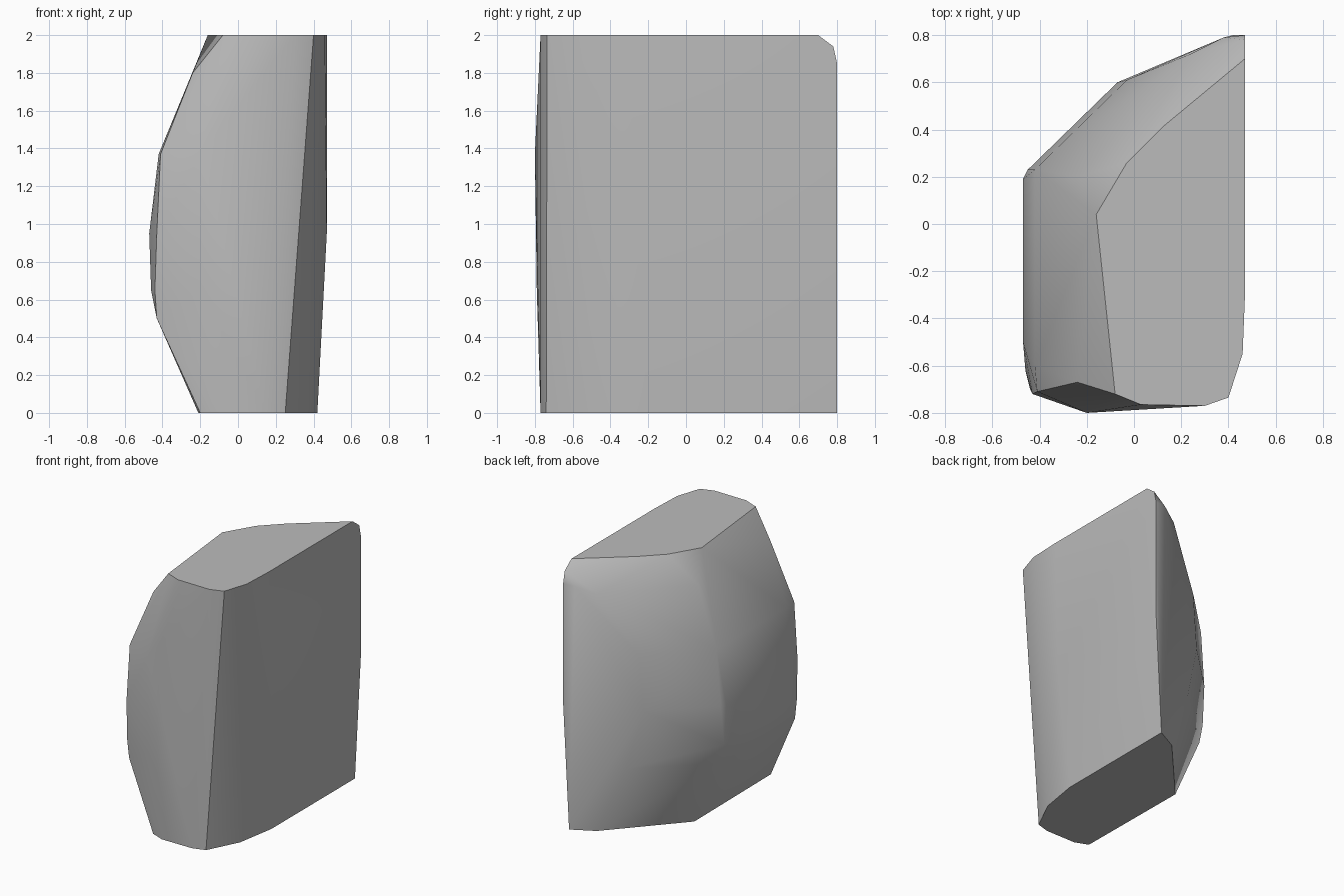
import bpy
import bmesh
import math

# Remove the default object only
default_cube = bpy.data.objects.get("Cube")
if default_cube:
    bpy.data.objects.remove(default_cube, do_unlink=True)


def flat_material(name, colour):
    """One plain colour, shown both in the viewport and in a render."""
    material = bpy.data.materials.new(name)
    material.use_nodes = True
    material.diffuse_color = colour
    for node in material.node_tree.nodes:
        if node.type == "BSDF_PRINCIPLED":
            node.inputs["Base Color"].default_value = colour
    return material


def convex_block(name, sections, material, sharp_angle):
    """Stretch a convex skin around horizontal outlines given as (height, points)."""
    bm = bmesh.new()
    for height, outline in sections:
        for x, y in outline:
            bm.verts.new((x, y, height))
    hull = bmesh.ops.convex_hull(bm, input=bm.verts[:])
    leftovers = {item for key in ("geom_interior", "geom_unused") for item in hull[key]}
    loose = [item for item in leftovers if isinstance(item, bmesh.types.BMVert)]
    bmesh.ops.delete(bm, geom=loose, context="VERTS")

    # Merge the nearly coplanar triangles into clean flat faces
    bmesh.ops.dissolve_limit(bm, angle_limit=math.radians(1), verts=bm.verts[:], edges=bm.edges[:])
    bmesh.ops.recalc_face_normals(bm, faces=bm.faces[:])

    mesh = bpy.data.meshes.new(name)
    bm.to_mesh(mesh)
    bm.free()
    mesh.materials.append(material)
    block = bpy.data.objects.new(name, mesh)
    bpy.context.collection.objects.link(block)

    # Soft shading over the facets, crisp edges around the flat ends
    bpy.ops.object.select_all(action="DESELECT")
    block.select_set(True)
    bpy.context.view_layer.objects.active = block
    bpy.ops.object.shade_smooth_by_angle(angle=sharp_angle)
    return block


# Flat base, narrower than the middle
base = [(.42, .8), (.42, -.2), (.37, -.5), (.25, -.74), (.15, -.77), (-.1, -.77),
        (-.2, -.73), (-.21, .2), (.25, .71)]

# Bulging middle, from the lower to the upper shoulder
lower_shoulder = [(-.43, -.69), (-.43, .2), (.05, .645)]
lower_middle = [(-.46, -.62), (-.44, -.7), (-.46, .2), (-.2, -.79)]
middle = [(.47, .8), (.47, -.27), (-.47, -.5), (-.47, .19), (-.45, .23), (-.07, .6), (-.43, -.72)]
upper_middle = [(-.41, -.71), (-.42, -.6), (-.42, .23), (-.2, -.8), (-.03, .61)]
upper_shoulder = [(-.24, -.67), (-.24, .2), (.24, .72)]

# Rounded corner on the back, then the flat top
back_corner = [(.47, .8), (.38, .79)]
back_round = [(.47, .78)]
top = [(.47, .7), (.47, -.3), (.46, -.55), (.4, -.735), (.3, -.77), (.03, -.765),
       (-.08, -.72), (-.16, .04), (-.03, .26), (.12, .41)]

stone_grey = flat_material("stone grey", (0.5, 0.5, 0.5, 1))
convex_block(
    "stone_block",
    [
        (0, base),
        (.5, lower_shoulder),
        (.65, lower_middle),
        (.95, middle),
        (1.37, upper_middle),
        (1.8, upper_shoulder),
        (1.85, back_corner),
        (1.94, back_round),
        (2, top),
    ],
    stone_grey,
    math.radians(40),
)
